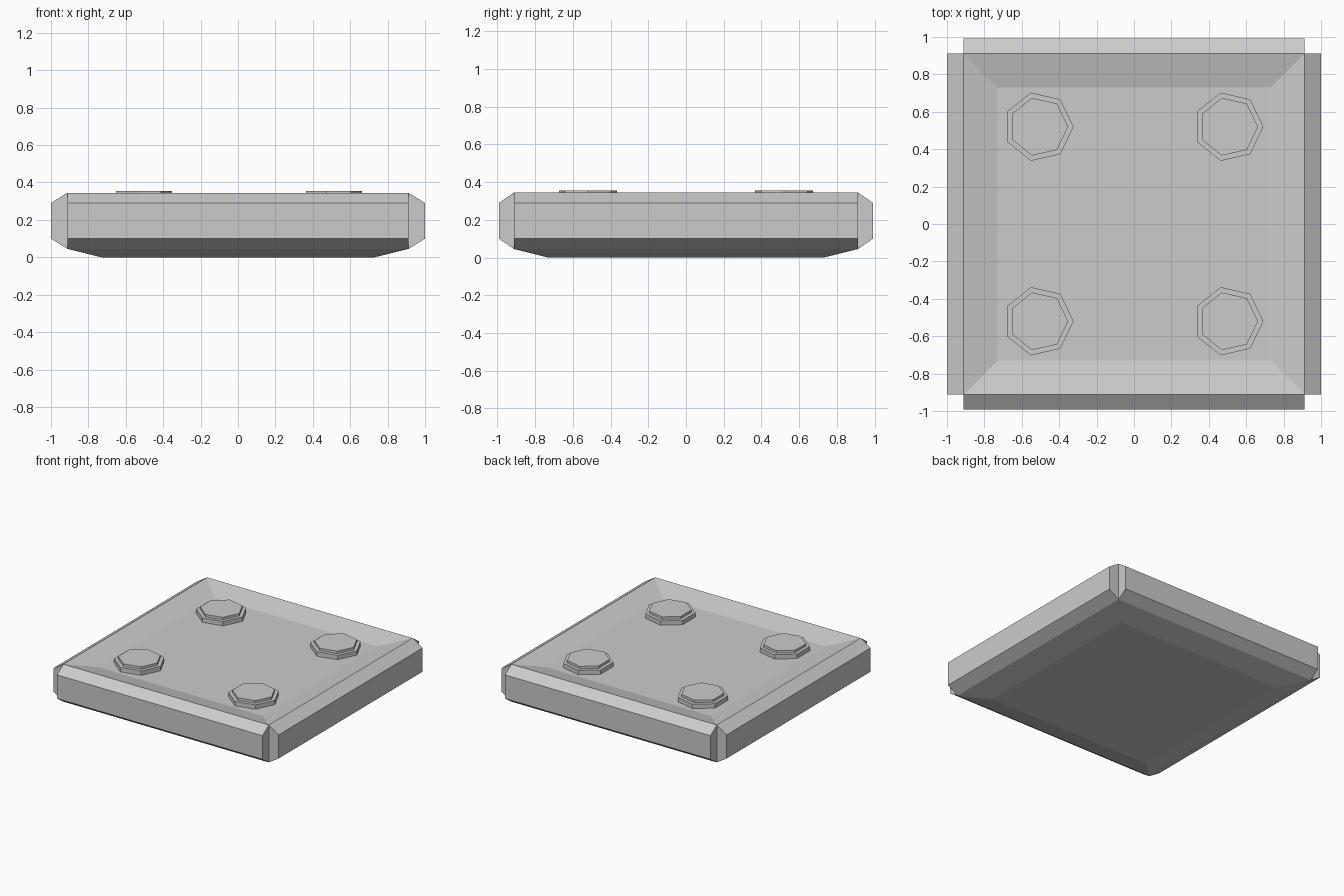
import bpy, bmesh
from math import pi, cos, sin

if "Cube" in bpy.data.objects:
    bpy.data.objects.remove(bpy.data.objects["Cube"])


def finish(bm, name):
    bmesh.ops.recalc_face_normals(bm, faces=bm.faces)
    mesh = bpy.data.meshes.new(name)
    bm.to_mesh(mesh)
    bm.free()
    obj = bpy.data.objects.new(name, mesh)
    bpy.context.collection.objects.link(obj)
    return obj


def loft(sides, phase, rings):
    """Stack regular polygons (radius, z), bridge them and cap both ends."""
    bm = bmesh.new()
    loops = [[bm.verts.new((r * cos(phase + 2 * pi * i / sides),
                            r * sin(phase + 2 * pi * i / sides), z))
              for i in range(sides)] for r, z in rings]
    for a, b in zip(loops, loops[1:]):
        for i in range(sides):
            j = (i + 1) % sides
            bm.faces.new((a[i], a[j], b[j], b[i]))
    bm.faces.new(loops[0][::-1])
    bm.faces.new(loops[-1])
    bmesh.ops.recalc_face_normals(bm, faces=bm.faces)
    return bm


# Plate: domed underside, upright walls, dished top
D = 2 ** 0.5
bm = loft(4, pi / 4, [(0.73 * D, 0), (0.912 * D, 0.045),
                      (0.912 * D, 0.345), (0.73 * D, 0.30)])

# Bevelled border slabs pushed out of the four walls, notched at the corners
bm.normal_update()
walls = [f for f in bm.faces if abs(f.normal.z) < 0.01]
for f in bmesh.ops.extrude_discrete_faces(bm, faces=walls)["faces"]:
    f.normal_update()
    along_x = abs(f.normal.x) > 0.5
    out = f.normal * (0.088 if along_x else 0.080)
    for v in f.verts:
        v.co += out
        v.co.z = 0.29 if v.co.z > 0.2 else 0.10
finish(bm, "plate")

# Stepped seven-sided bolts
for i, (x, y) in enumerate([(-0.51, -0.52), (0.505, -0.52),
                            (-0.51, 0.52), (0.505, 0.52)]):
    bolt = finish(loft(7, 0, [(0.187, 0.29), (0.187, 0.335),
                              (0.158, 0.335), (0.158, 0.355)]),
                  f"bolt_{i + 1}")
    bolt.location = (x, y, 0)
